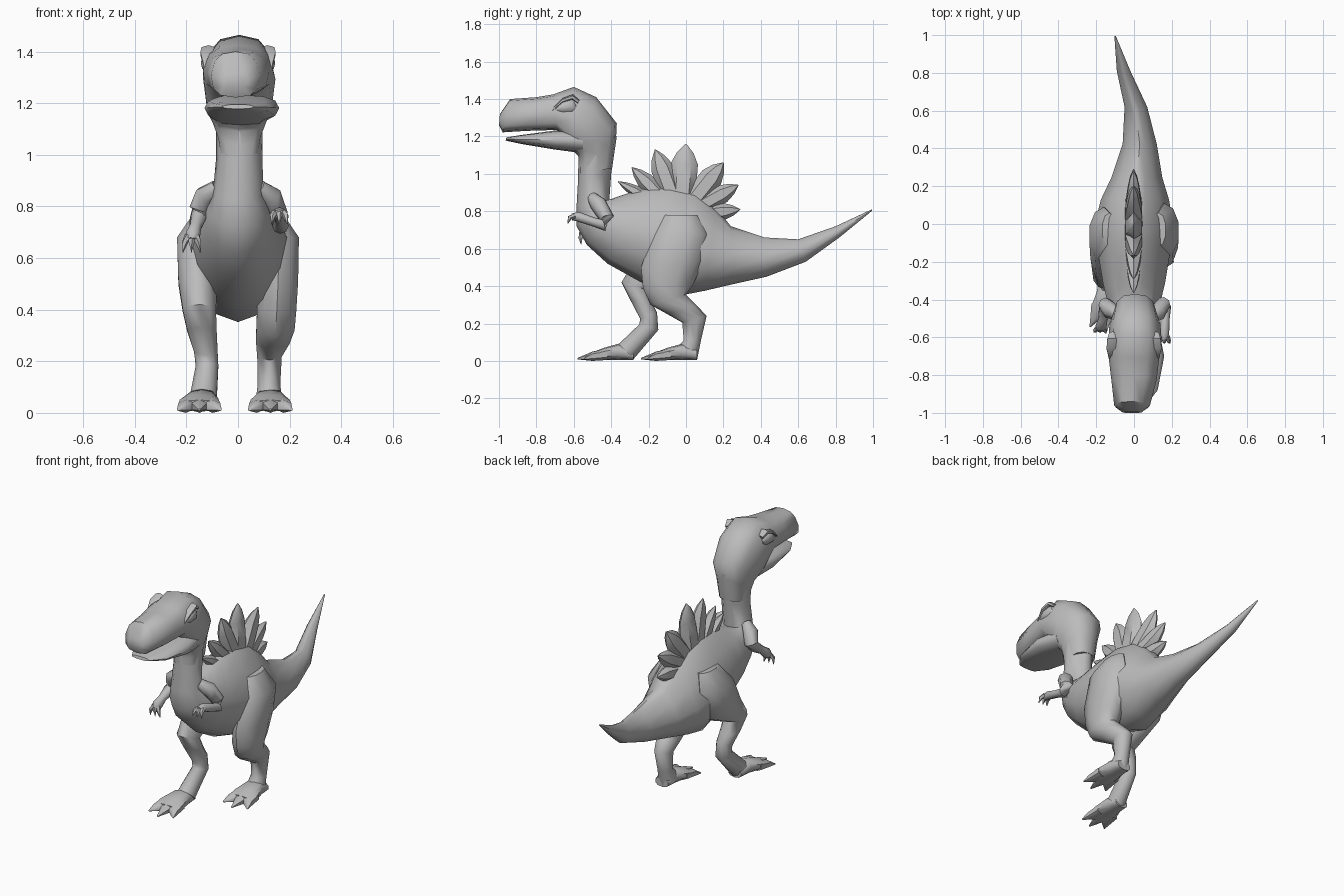
import bpy, bmesh, math
from mathutils import Vector

grey = bpy.data.materials.new("plain grey")
grey.diffuse_color = (0.5, 0.5, 0.5, 1)


def skin(name, rings, angle=50):
    """Join equal rings of points into a closed, smooth-shaded skin."""
    bm = bmesh.new()
    loops = [[bm.verts.new(p) for p in r] for r in rings]
    n = len(loops[0])
    for a, b in zip(loops, loops[1:]):
        for i in range(n):
            j = (i + 1) % n
            bm.faces.new((a[i], a[j], b[j], b[i]))
    bm.faces.new(loops[0])
    bm.faces.new(loops[-1])
    bmesh.ops.recalc_face_normals(bm, faces=bm.faces)
    me = bpy.data.meshes.new(name)
    bm.to_mesh(me)
    bm.free()
    ob = bpy.data.objects.new(name, me)
    bpy.context.collection.objects.link(ob)
    me.materials.append(grey)
    bpy.ops.object.select_all(action='DESELECT')
    ob.select_set(True)
    bpy.context.view_layer.objects.active = ob
    bpy.ops.object.shade_smooth_by_angle(angle=math.radians(angle))
    return ob


def loft(name, rows, n=12, taper=0.0, square=1.0, angle=50):
    """Rows: lower y, z, upper y, z, centre x, half width."""
    rings = []
    for y0, z0, y1, z1, cx, w in rows:
        ring = []
        for i in range(n):
            a = math.tau * i / n
            c, s = math.cos(a), math.sin(a)
            t = (1 - c) / 2
            c = math.copysign(abs(c) ** square, c)
            s = math.copysign(abs(s) ** square, s)
            k = (1 - c) / 2
            x = cx + w * s * (1 - taper * max(0, 2 * t - 1))
            ring.append((x, y0 + (y1 - y0) * k, z0 + (z1 - z0) * k))
        rings.append(ring)
    return skin(name, rings, angle)


def tube(name, pts, n=8):
    """Points: x, y, z, radius."""
    rings = []
    for i, p in enumerate(pts):
        d = Vector(pts[min(i + 1, len(pts) - 1)][:3]) - Vector(pts[max(i - 1, 0)][:3])
        q = d.to_track_quat('Z', 'Y')
        rings.append([Vector(p[:3]) + q @ Vector((p[3] * math.cos(math.tau * k / n),
                      p[3] * math.sin(math.tau * k / n), 0)) for k in range(n)])
    return skin(name, rings, 60)


# Upper head, from snout to back of the skull
loft("head", [
    (-1.0, 1.26, -0.995, 1.32, -0.01, 0.05),
    (-0.98, 1.222, -0.94, 1.40, -0.01, 0.095),
    (-0.85, 1.23, -0.80, 1.41, 0, 0.12),
    (-0.69, 1.235, -0.71, 1.425, 0, 0.135),
    (-0.60, 1.12, -0.60, 1.465, 0.005, 0.14),
    (-0.58, 1.10, -0.48, 1.41, 0.005, 0.135),
    (-0.575, 1.09, -0.37, 1.27, 0.005, 0.115),
    (-0.575, 1.04, -0.375, 1.17, 0.005, 0.09),
    (-0.575, 1.0, -0.395, 1.03, 0.005, 0.08)], square=0.72, taper=0.15)

# Lower jaw
loft("jaw", [
    (-0.965, 1.178, -0.96, 1.195, 0.0, 0.06),
    (-0.88, 1.16, -0.88, 1.208, 0.01, 0.115),
    (-0.70, 1.13, -0.70, 1.232, 0.015, 0.145),
    (-0.55, 1.11, -0.55, 1.235, 0.01, 0.12)], square=0.8)

# Neck, trunk and tail
loft("body", [
    (-0.575, 1.10, -0.37, 1.20, 0.005, 0.09),
    (-0.577, 0.97, -0.40, 1.0, 0.005, 0.09),
    (-0.585, 0.83, -0.41, 0.86, 0, 0.098),
    (-0.585, 0.72, -0.36, 0.88, 0, 0.12),
    (-0.53, 0.62, -0.30, 0.90, 0, 0.14),
    (-0.42, 0.52, -0.20, 0.93, 0, 0.165),
    (-0.24, 0.42, -0.08, 0.94, 0, 0.19),
    (-0.02, 0.352, 0.05, 0.91, 0, 0.205),
    (0.10, 0.375, 0.16, 0.82, 0.005, 0.18),
    (0.25, 0.41, 0.24, 0.72, 0.015, 0.135),
    (0.43, 0.45, 0.42, 0.66, 0.03, 0.09),
    (0.64, 0.53, 0.60, 0.65, 0.01, 0.06),
    (0.82, 0.66, 0.80, 0.72, -0.055, 0.036),
    (0.995, 0.803, 0.995, 0.811, -0.10, 0.004)], taper=0.45)

# Sail: leaf-shaped spines fanning out from the back
hub = Vector((-0.03, 0.77))
for i, (y, z, w) in enumerate([(-0.365, 0.96, 0.032), (-0.29, 1.035, 0.045),
                               (-0.165, 1.13, 0.06), (0.0, 1.16, 0.072),
                               (0.2, 1.06, 0.062), (0.28, 0.94, 0.05),
                               (0.29, 0.81, 0.045)]):
    tip = Vector((y, z))
    d = tip - hub
    e = Vector((-d.y, d.x)).normalized()
    rows = []
    for t, k, thick in [(0, 0.9, 0.06), (0.45, 1.0, 0.05), (0.73, 1.0, 0.034),
                        (0.88, 0.62, 0.022), (1, 0.04, 0.003)]:
        p = hub + d * t
        a, b = p - e * w * k, p + e * w * k
        rows.append((a.x, a.y, b.x, b.y, -0.002, thick))
    loft(f"sail_spine_{i + 1}", rows, n=6, angle=40)

# Hind legs, each in its own stride
loft("leg_right", [
    (-0.12, 0.78, 0.06, 0.78, 0.13, 0.04),
    (-0.18, 0.68, 0.11, 0.68, 0.16, 0.08),
    (-0.24, 0.50, 0.09, 0.53, 0.155, 0.082),
    (-0.23, 0.39, 0.04, 0.41, 0.15, 0.08),
    (-0.19, 0.30, 0.0, 0.355, 0.145, 0.078),
    (-0.10, 0.25, 0.055, 0.30, 0.135, 0.068),
    (-0.02, 0.205, 0.11, 0.24, 0.122, 0.05),
    (-0.012, 0.11, 0.08, 0.11, 0.12, 0.046),
    (-0.06, 0.06, 0.06, 0.01, 0.12, 0.055)], n=10)
loft("leg_left", [
    (-0.12, 0.78, 0.06, 0.78, -0.13, 0.04),
    (-0.20, 0.68, 0.09, 0.68, -0.16, 0.08),
    (-0.28, 0.53, 0.02, 0.48, -0.155, 0.08),
    (-0.345, 0.42, -0.21, 0.38, -0.15, 0.068),
    (-0.30, 0.33, -0.18, 0.31, -0.14, 0.06),
    (-0.245, 0.225, -0.155, 0.26, -0.125, 0.048),
    (-0.25, 0.195, -0.148, 0.165, -0.12, 0.046),
    (-0.36, 0.09, -0.28, 0.01, -0.135, 0.055)], n=10)

# Feet with three pointed toes
for side, cx, heel, lean in (("right", 0.125, 0.06, 0.0), ("left", -0.14, -0.28, -0.01)):
    loft(f"foot_{side}", [
        (heel, 0.005, heel, 0.06, cx, 0.045),
        (heel - 0.08, 0.005, heel - 0.08, 0.092, cx, 0.06),
        (heel - 0.16, 0.005, heel - 0.16, 0.07, cx + lean, 0.08),
        (heel - 0.21, 0.005, heel - 0.21, 0.05, cx + lean, 0.082)], n=10, square=0.8)
    for k in (-1, 0, 1):
        x = cx + lean + 0.052 * k
        y = heel - 0.19
        end = y - (0.11 if k == 0 else 0.075)
        loft(f"toe_{side}_{k + 2}", [
            (y + 0.05, 0.005, y + 0.05, 0.065, x - 0.008 * k, 0.036),
            (y - 0.03, 0.0, y - 0.03, 0.05, x, 0.034),
            (end, 0.008, end, 0.016, x + 0.03 * k, 0.005)], n=6)

# Arms and clawed hands
tube("arm_right", [(0.08, -0.50, 0.875, 0.03), (0.125, -0.47, 0.84, 0.045),
                   (0.155, -0.425, 0.765, 0.04), (0.165, -0.44, 0.725, 0.032),
                   (0.165, -0.50, 0.745, 0.024), (0.16, -0.58, 0.772, 0.026),
                   (0.16, -0.61, 0.77, 0.018)])
tube("arm_left", [(-0.08, -0.48, 0.875, 0.03), (-0.125, -0.46, 0.84, 0.045),
                  (-0.15, -0.43, 0.785, 0.04), (-0.155, -0.46, 0.755, 0.032),
                  (-0.165, -0.51, 0.72, 0.024), (-0.175, -0.545, 0.69, 0.03),
                  (-0.178, -0.555, 0.67, 0.02)])
for k in (-1, 0, 1):
    tube(f"claw_right_{k + 2}", [(0.16 + 0.016 * k, -0.595, 0.775, 0.014),
                                 (0.16 + 0.025 * k, -0.622, 0.765, 0.012),
                                 (0.16 + 0.03 * k, -0.632, 0.735, 0.002)], 5)
    tube(f"claw_left_{k + 2}", [(-0.178 + 0.016 * k, -0.55, 0.685, 0.015),
                                (-0.18 + 0.026 * k, -0.565, 0.66, 0.012),
                                (-0.18 + 0.034 * k, -0.56, 0.622, 0.002)], 5)

# Eyes under slanted brows
for side, s in (("right", 1), ("left", -1)):
    loft(f"eye_{side}", [
        (-0.70, 1.335, -0.70, 1.345, s * 0.123, 0.008),
        (-0.66, 1.325, -0.66, 1.385, s * 0.126, 0.018),
        (-0.61, 1.325, -0.61, 1.395, s * 0.125, 0.018),
        (-0.585, 1.34, -0.585, 1.37, s * 0.12, 0.008)], n=8)
    loft(f"brow_{side}", [
        (-0.715, 1.335, -0.705, 1.36, s * 0.118, 0.018),
        (-0.66, 1.38, -0.66, 1.405, s * 0.118, 0.032),
        (-0.61, 1.395, -0.605, 1.425, s * 0.115, 0.03),
        (-0.58, 1.375, -0.57, 1.395, s * 0.115, 0.018)], n=6, angle=40)
